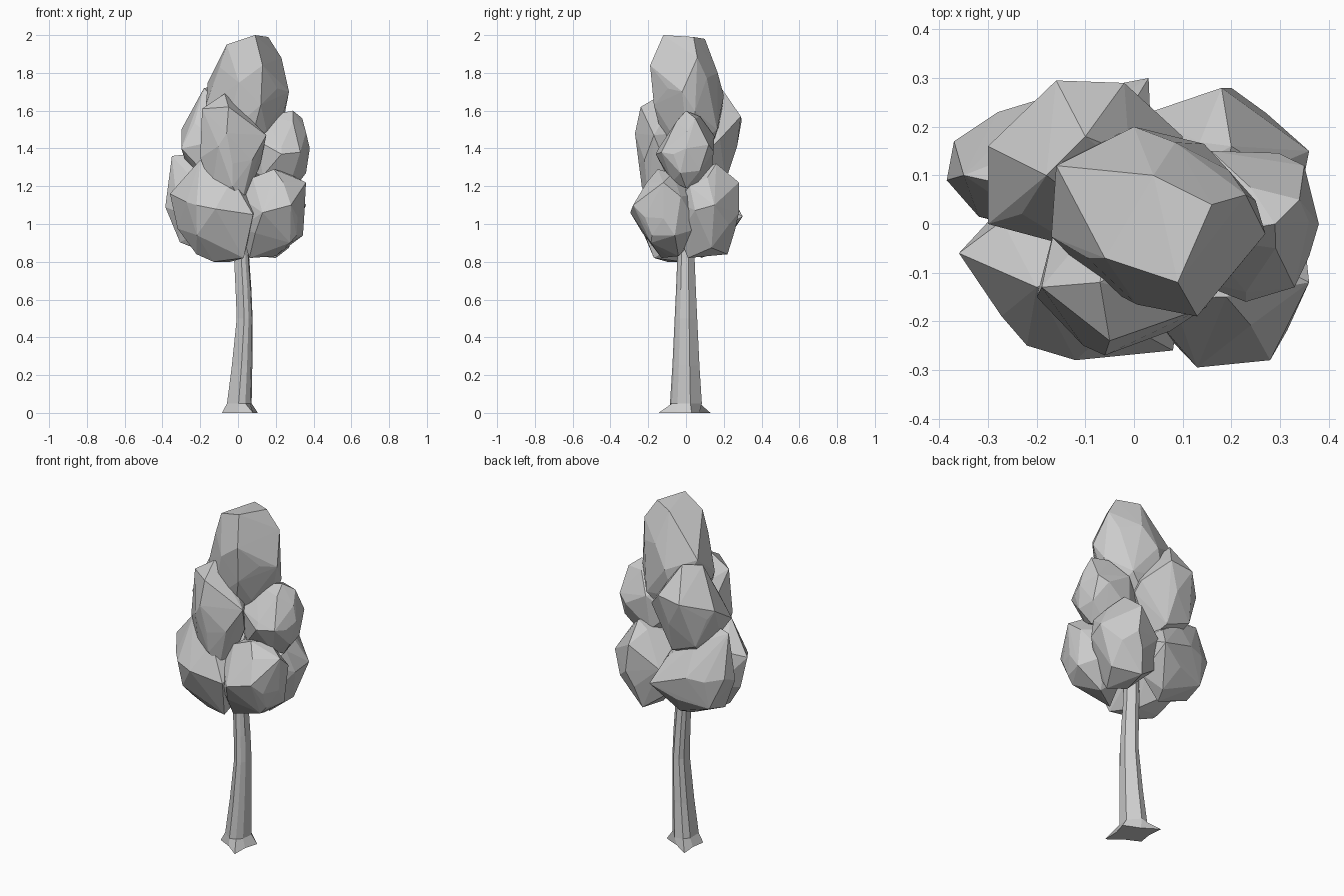
import bpy, bmesh, math, random
from mathutils import Vector, Matrix

cube = bpy.data.objects.get("Cube")
if cube:
    bpy.data.objects.remove(cube)

grey = bpy.data.materials.new("plain grey")
grey.use_nodes = True
grey.diffuse_color = (0.6, 0.6, 0.6, 1)
grey.node_tree.nodes["Principled BSDF"].inputs["Base Color"].default_value = (0.6, 0.6, 0.6, 1)


def finish(bm, name):
    bmesh.ops.recalc_face_normals(bm, faces=bm.faces)
    mesh = bpy.data.meshes.new(name)
    bm.to_mesh(mesh)
    bm.free()
    mesh.materials.append(grey)
    obj = bpy.data.objects.new(name, mesh)
    bpy.context.collection.objects.link(obj)


def clump(name, low, high, seed, corners, count=18):
    """Faceted leaf clump: hull of a rough ball fitted to a box, plus a few jutting corners."""
    rng = random.Random(seed)
    spin = Matrix.Rotation(rng.uniform(0, 6), 3, 'Z') @ Matrix.Rotation(rng.uniform(0, 3), 3, 'X')
    points = []
    for i in range(count):
        z = 1 - (2 * i + 1) / count
        a = i * 2.4 + rng.uniform(-0.25, 0.25)
        r = math.sqrt(1 - z * z)
        points.append(spin @ Vector((r * math.cos(a), r * math.sin(a), z)))
    lo = [min(p[k] for p in points) for k in range(3)]
    hi = [max(p[k] for p in points) for k in range(3)]
    bm = bmesh.new()
    for p in points:
        bm.verts.new([low[k] + (high[k] - low[k]) * (p[k] - lo[k]) / (hi[k] - lo[k]) for k in range(3)])
    for c in corners:
        bm.verts.new(c)
    bmesh.ops.convex_hull(bm, input=bm.verts)
    bmesh.ops.delete(bm, geom=[v for v in bm.verts if not v.link_faces], context='VERTS')
    finish(bm, name)


# Crown top: a tall leaning clump
clump("crown_top", (-.17, -.17, 1.36), (.25, .18, 1.92), 3,
      [(.09, -.12, 2), (.16, .04, 1.99), (.04, .1, 1.98), (-.06, -.07, 1.95), (.13, -.19, 1.84),
       (.27, -.02, 1.7), (-.16, .12, 1.75), (0, .2, 1.68), (.15, -.09, 1.5), (.23, .06, 1.88)])

# Crown middle: three clumps
clump("crown_middle_front", (-.18, -.25, 1.1), (.12, .06, 1.62), 5,
      [(-.07, -.12, 1.69), (-.19, -.13, 1.61), (-.06, -.27, 1.48), (.15, -.17, 1.47),
       (-.2, -.15, 1.35), (.02, -.2, 1.12), (-.05, -.24, 1.62), (-.03, -.25, 1.32)])
clump("crown_middle_left", (.04, -.14, 1.18), (.36, .15, 1.57), 8,
      [(.29, 0, 1.6), (.38, 0, 1.4), (.33, -.13, 1.38), (.35, .12, 1.42),
       (.23, -.16, 1.37), (.3, 0, 1.19), (.34, .05, 1.56), (.36, -.03, 1.27)])
clump("crown_middle_back", (-.28, -.05, 1.18), (.1, .27, 1.66), 11,
      [(-.18, .1, 1.72), (-.1, .18, 1.73), (-.3, .16, 1.5), (-.16, .295, 1.55),
       (-.02, .29, 1.57), (-.3, 0, 1.4), (.1, .18, 1.45)])

# Crown bottom: four clumps pressed together around the trunk
clump("crown_low_front_right", (-.32, -.25, .82), (.1, .1, 1.28), 14,
      [(-.2, -.13, 1.34), (-.36, -.06, 1.16), (-.22, -.25, 1.1), (-.12, -.28, 1.08),
       (.08, -.26, 1.05), (-.22, -.1, .84), (-.13, -.1, .8), (.03, -.17, .82),
       (-.03, -.2, 1.24), (-.04, -.02, .8)])
clump("crown_low_front_left", (0, -.27, .83), (.35, .08, 1.27), 17,
      [(.13, -.295, 1.06), (.28, -.28, 1.1), (.36, -.12, 1.22), (.19, -.15, 1.29),
       (.35, -.12, 1.03), (.06, -.13, .82), (.31, -.18, .94), (.2, -.04, .83), (.01, -.17, .98)])
clump("crown_low_back_left", (-.04, -.06, .83), (.34, .26, 1.28), 20,
      [(.2, .16, 1.32), (.18, .28, 1.22), (.2, .28, 1.06), (.36, .15, 1.1),
       (.3, .02, 1.2), (.13, .22, .84), (.2, .01, .82), (.28, .15, .92)])
clump("crown_low_back_right", (-.36, -.02, .85), (.04, .26, 1.28), 23,
      [(-.35, .1, 1.36), (-.26, .08, 1.37), (-.385, .09, 1.09), (-.37, .17, 1.12),
       (-.28, .23, 1.1), (.03, .3, 1.04), (-.1, .08, .82)])

# Trunk: pointed root flare lofted into a slightly bent column
roots = [Vector(t) for t in ((.105, .03), (-.08, .13), (-.085, -.04), (.08, -.145))]
foot = []
for i, tip in enumerate(roots):
    foot += [tip, (tip + roots[(i + 1) % 4]) * 0.44]
sections = [(.05, .005, .07, .085), (.25, .02, .058, .072), (.5, .034, .045, .06),
            (.65, .028, .045, .053), (.82, .018, .043, .046), (1.1, .015, .035, .04)]
bm = bmesh.new()
rings = [[bm.verts.new((p.x, p.y, 0)) for p in foot]]
for z, cx, rx, ry in sections:
    angles = [math.atan2(p.y, p.x) for p in foot]
    rings.append([bm.verts.new((cx + rx * math.cos(a), ry * math.sin(a), z)) for a in angles])
for lower, upper in zip(rings, rings[1:]):
    for i in range(8):
        j = (i + 1) % 8
        bm.faces.new((lower[i], lower[j], upper[j], upper[i]))
bm.faces.new(rings[0][::-1])
bm.faces.new(rings[-1])
finish(bm, "trunk")
